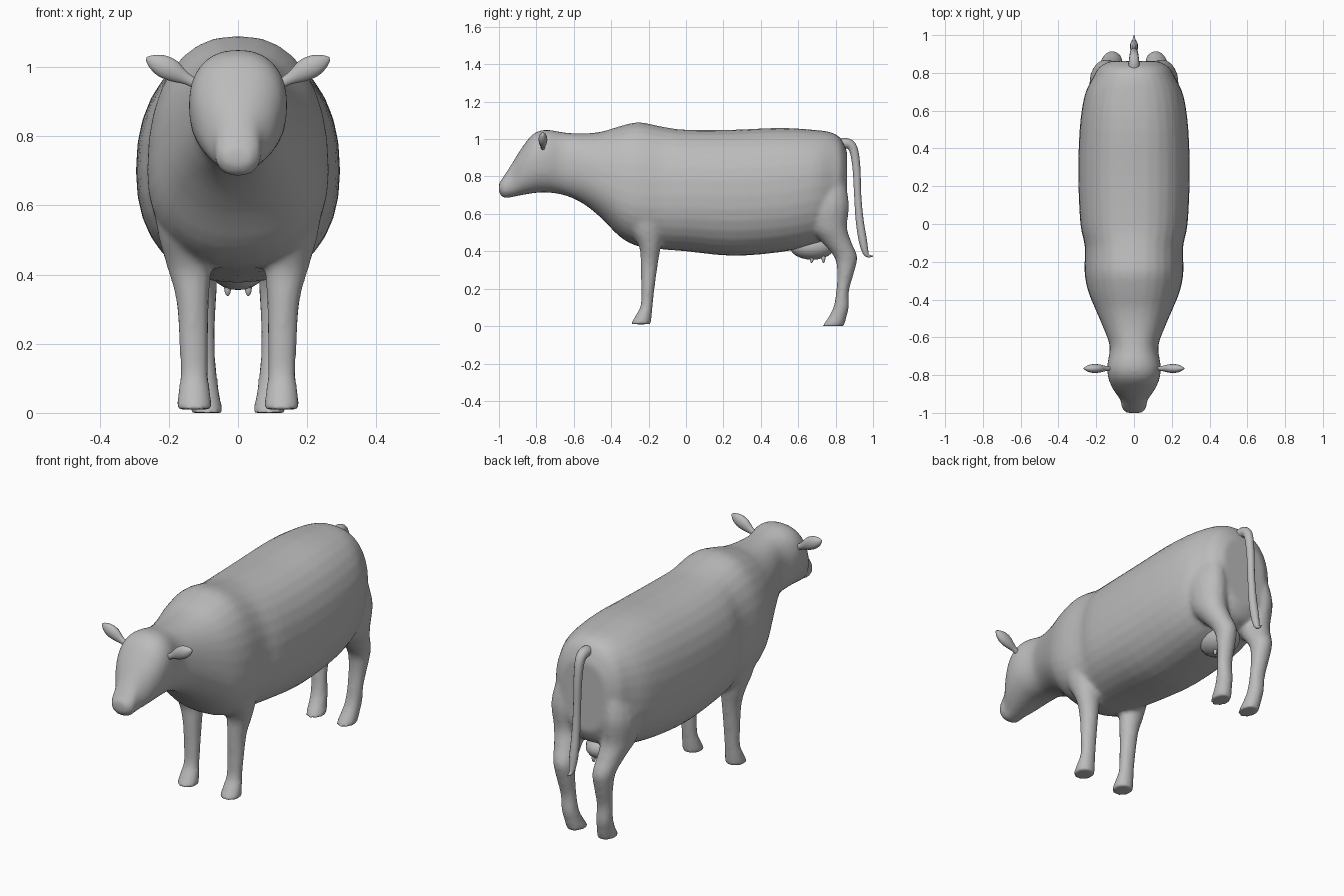
import bpy, bmesh, math
from mathutils import Vector

if "Cube" in bpy.data.objects:
    bpy.data.objects.remove(bpy.data.objects["Cube"])

grey = bpy.data.materials.new("plain_grey")
grey.diffuse_color = (0.5, 0.5, 0.5, 1)
grey.use_nodes = True
grey.node_tree.nodes["Principled BSDF"].inputs["Base Color"].default_value = grey.diffuse_color


def smooth_rows(rows, steps):
    """Catmull-Rom resampling of a table of section values."""
    out = []
    for i in range(len(rows) - 1):
        p = [rows[max(0, min(len(rows) - 1, i + k))] for k in (-1, 0, 1, 2)]
        for s in range(steps):
            t = s / steps
            out.append([0.5 * (2 * b + (c - a) * t + (2 * a - 5 * b + 4 * c - d) * t * t
                               + (3 * b - a - 3 * c + d) * t ** 3) for a, b, c, d in zip(*p)])
    return out + [list(rows[-1])]


def loft(bm, rings):
    """Skin a list of point rings and cap both ends."""
    loops = [[bm.verts.new(p) for p in ring] for ring in rings]
    n = len(loops[0])
    for a, b in zip(loops, loops[1:]):
        for i in range(n):
            j = (i + 1) % n
            bm.faces.new((a[i], a[j], b[j], b[i]))
    bm.faces.new(loops[0][::-1])
    bm.faces.new(loops[-1])


def sgnpow(v, e):
    return math.copysign(abs(v) ** e, v)


def make(name, bm):
    bmesh.ops.recalc_face_normals(bm, faces=bm.faces)
    me = bpy.data.meshes.new(name)
    bm.to_mesh(me)
    bm.free()
    me.materials.append(grey)
    ob = bpy.data.objects.new(name, me)
    bpy.context.collection.objects.link(ob)
    me.shade_smooth()
    return ob


# Head, neck and trunk: y, bottom z, top z, half width, z of widest point
trunk = [
    (-1.00, .715, .765, .040, .74), (-.975, .685, .80, .064, .745), (-.93, .69, .87, .073, .77),
    (-.88, .70, .95, .108, .83), (-.82, .71, 1.025, .135, .88), (-.75, .715, 1.05, .142, .89),
    (-.65, .70, 1.035, .128, .86), (-.55, .655, 1.03, .162, .82), (-.45, .575, 1.04, .205, .77),
    (-.35, .475, 1.07, .245, .72), (-.25, .425, 1.09, .262, .70), (-.12, .41, 1.065, .260, .70),
    (0, .40, 1.05, .284, .70), (.25, .376, 1.05, .295, .70), (.50, .395, 1.06, .288, .71),
    (.68, .43, 1.05, .262, .74), (.78, .47, 1.035, .215, .76), (.83, .50, 1.00, .185, .77),
    (.862, .56, .93, .13, .78)]

# Legs: z, front y, back y, inner x, outer x
front_leg = [
    (.80, -.29, -.13, .13, .21), (.64, -.32, -.10, .09, .245), (.52, -.30, -.115, .08, .232),
    (.42, -.25, -.135, .078, .205), (.33, -.243, -.150, .083, .180), (.20, -.240, -.168, .085, .170),
    (.11, -.243, -.178, .085, .168), (.06, -.268, -.182, .080, .173), (.01, -.298, -.188, .072, .180)]
hind_leg = [
    (.82, .66, .84, .09, .19), (.66, .62, .872, .06, .235), (.53, .655, .862, .06, .222),
    (.45, .725, .885, .062, .195), (.37, .792, .916, .060, .172), (.29, .808, .900, .064, .160),
    (.19, .803, .872, .066, .148), (.11, .790, .872, .060, .144), (.06, .768, .862, .054, .140),
    (0, .728, .846, .042, .138)]

bm = bmesh.new()
rings = []
for y, lo, hi, w, mid in smooth_rows(trunk, 3):
    ring = []
    for i in range(32):
        a = math.tau * i / 32
        c, s = math.cos(a), math.sin(a)
        height = hi - mid if s > 0 else mid - lo
        ring.append((w * sgnpow(c, .85), y, mid + height * sgnpow(s, .9)))
    rings.append(ring)
loft(bm, rings)
for leg in (front_leg, hind_leg):
    for side in (-1, 1):
        rings = []
        for z, y0, y1, x0, x1 in smooth_rows(leg, 4):
            rings.append([(side * ((x0 + x1) / 2 + (x1 - x0) / 2 * math.cos(math.tau * i / 16)),
                           (y0 + y1) / 2 + (y1 - y0) / 2 * math.sin(math.tau * i / 16), z)
                          for i in range(16)])
        loft(bm, rings)
body = make("body", bm)

# Blend the limbs into the trunk as one skin
remesh = body.modifiers.new("blend", "REMESH")
remesh.mode = "VOXEL"
remesh.voxel_size = .012
remesh.use_smooth_shade = True
relax = body.modifiers.new("relax", "SMOOTH")
relax.factor = .5
relax.iterations = 5

# Ears: x, y, z, half thickness along y, half height
ear_rows = [(.12, -.765, .950, .010, .014), (.15, -.765, .967, .014, .017),
            (.185, -.765, .988, .022, .030), (.22, -.765, 1.003, .023, .031),
            (.248, -.765, 1.015, .015, .020), (.265, -.765, 1.024, .003, .005)]
for side, name in ((-1, "right_ear"), (1, "left_ear")):
    bm = bmesh.new()
    loft(bm, [[(side * (x - .3 * h * math.sin(math.tau * i / 14)), y + w * math.cos(math.tau * i / 14),
                z + h * math.sin(math.tau * i / 14)) for i in range(14)]
              for x, y, z, w, h in smooth_rows(ear_rows, 3)])
    make(name, bm)

# Tail: y, z, radius
tail = smooth_rows([(.80, .965, .030), (.855, .978, .028), (.893, .95, .024), (.911, .85, .021),
                    (.918, .70, .019), (.928, .57, .021), (.945, .46, .022), (.960, .395, .016),
                    (.975, .376, .009), (1.0, .374, .002)], 4)
bm = bmesh.new()
rings = []
for k, (y, z, r) in enumerate(tail):
    a, b = tail[max(0, k - 1)], tail[min(len(tail) - 1, k + 1)]
    d = Vector((0, b[0] - a[0], b[1] - a[1])).normalized()
    n = Vector((0, -d.z, d.y))
    rings.append([Vector((0, y, z)) + r * (Vector((1, 0, 0)) * math.cos(math.tau * i / 12)
                                           + n * math.sin(math.tau * i / 12)) for i in range(12)])
loft(bm, rings)
make("tail", bm)


def ellipsoid(bm, centre, size):
    new = bmesh.ops.create_uvsphere(bm, u_segments=20, v_segments=12, radius=1)["verts"]
    bmesh.ops.scale(bm, vec=size, verts=new)
    bmesh.ops.translate(bm, vec=centre, verts=new)


# Udder with four teats
bm = bmesh.new()
ellipsoid(bm, (0, .675, .425), (.085, .12, .070))
for x in (-.03, .03):
    for y in (.672, .735):
        ellipsoid(bm, (x, y, .363), (.010, .010, .025))
make("udder", bm)
